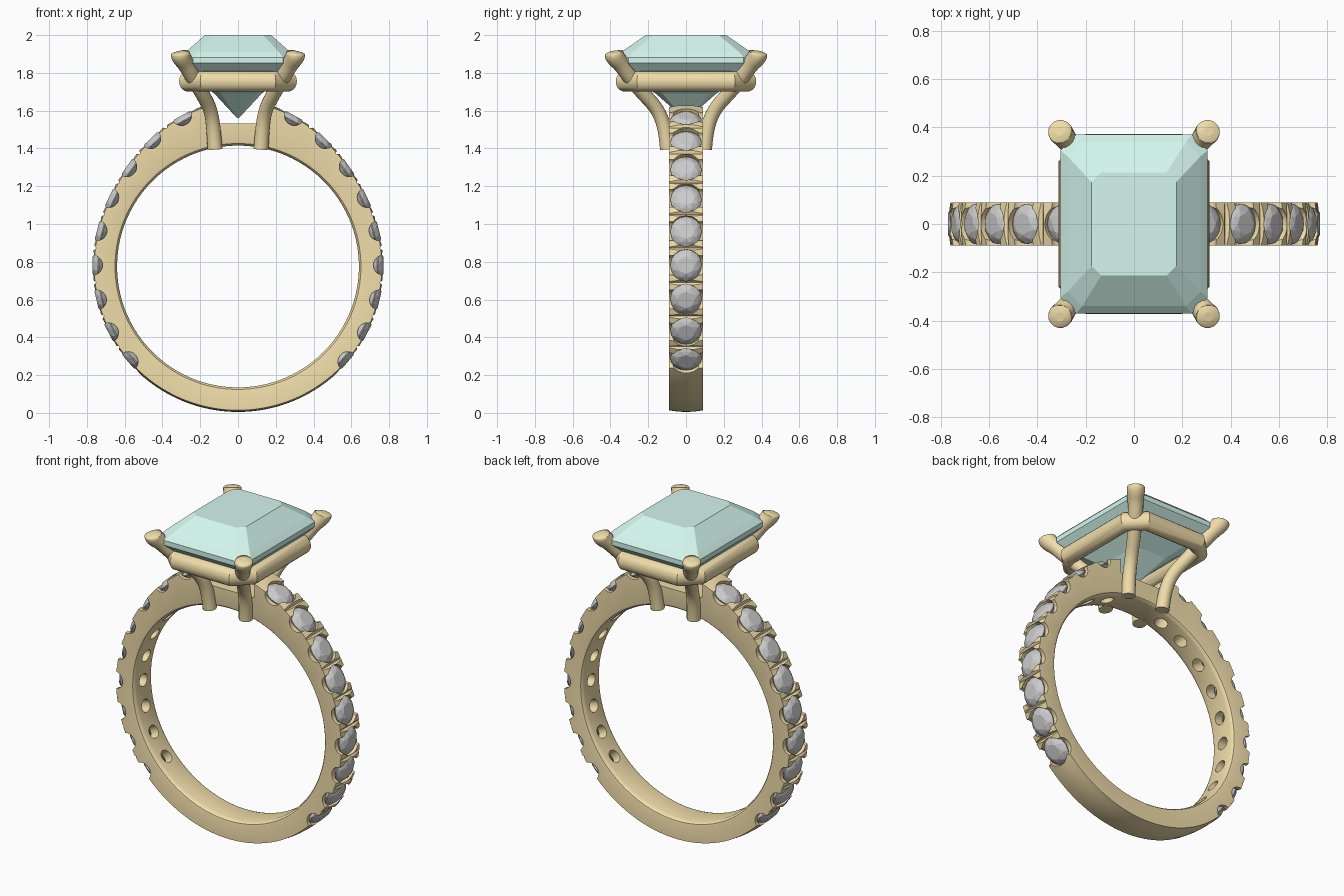
import bpy, bmesh
from math import sin, cos, pi, radians
from mathutils import Matrix, Vector

if "Cube" in bpy.data.objects:
    bpy.data.objects.remove(bpy.data.objects["Cube"])

CZ = 0.775          # centre height of the finger hole


def material(name, rgb):
    m = bpy.data.materials.new(name)
    m.diffuse_color = (*rgb, 1)
    m.use_nodes = True
    m.node_tree.nodes["Principled BSDF"].inputs["Base Color"].default_value = m.diffuse_color
    return m


GOLD = material("gold", (0.87, 0.72, 0.40))
MINT = material("mint", (0.66, 0.93, 0.85))


def make(name, bm, mat=None, smooth=None):
    bmesh.ops.recalc_face_normals(bm, faces=bm.faces)
    me = bpy.data.meshes.new(name)
    bm.to_mesh(me)
    bm.free()
    ob = bpy.data.objects.new(name, me)
    bpy.context.collection.objects.link(ob)
    if mat:
        me.materials.append(mat)
    if smooth:
        smooth_by(ob, smooth)
    return ob


def activate(ob):
    bpy.ops.object.select_all(action='DESELECT')
    ob.select_set(True)
    bpy.context.view_layer.objects.active = ob


def smooth_by(ob, deg):
    activate(ob)
    bpy.ops.object.shade_smooth_by_angle(angle=radians(deg))


def skin(bm, rings, closed=False, caps=True):
    """Join equal-length rings of points with quads."""
    vs = [[bm.verts.new(p) for p in r] for r in rings]
    n = len(vs[0])
    for a, b in zip(vs, vs[1:] + vs[:1] if closed else vs[1:]):
        for i in range(n):
            j = (i + 1) % n
            bm.faces.new((a[i], a[j], b[j], b[i]))
    if caps and not closed:
        bm.faces.new(vs[0])
        bm.faces.new(vs[-1])


def lathe(bm, profile, mat, n=24):
    skin(bm, [[mat @ Vector((r * cos(2 * pi * i / n), r * sin(2 * pi * i / n), h))
               for i in range(n)] for r, h in profile])


def cut(ob, name, bm):
    c = make(name, bm)
    c.hide_render = True
    m = ob.modifiers.new(name, 'BOOLEAN')
    m.operation, m.solver, m.object = 'DIFFERENCE', 'EXACT', c
    activate(ob)
    bpy.ops.object.modifier_apply(modifier=name)
    bpy.data.objects.remove(c)


# Band: outer radius swells towards the top
def outer(t):
    return 0.770 + 0.108 * max(0, sin(t)) ** 4


def on_band(t, r=None):
    r = outer(t) if r is None else r
    return Vector((r * cos(t), 0, CZ + r * sin(t)))


def frame(t):
    """Matrix on the outer surface, local z pointing outwards, local y along the band width."""
    tan = (on_band(t + 0.01) - on_band(t - 0.01)).normalized()
    y = Vector((0, 1, 0))
    z = tan.cross(y)
    if z.dot(on_band(t) - Vector((0, 0, CZ))) < 0:
        z = -z
    x = y.cross(z)
    m = Matrix((x, y, z)).transposed().to_4x4()
    m.translation = on_band(t)
    return m


bm = bmesh.new()
half = [(0, 0.640), (0.065, 0.640), (0.079, 0.644), (0.087, 0.651), (0.09, 0.662)]
rings = []
for k in range(160):
    t = 2 * pi * k / 160
    R = outer(t)
    right = half + [(0.09, R - 0.009), (0.045, R - 0.002), (0, R)]
    prof = right + [(-y, r) for y, r in right[-2:0:-1]]
    rings.append([on_band(t, r) + Vector((0, y, 0)) for y, r in prof])
skin(bm, rings, closed=True)
band = make("band", bm, GOLD)

# Small stone positions, mirrored left and right
right_angles = [radians(69.5 - 13.8 * i) for i in range(9)]
angles = right_angles + [pi - a for a in right_angles]
splits = [radians(62.6 - 13.8 * i) for i in range(8)]
splits += [pi - a for a in splits]

# Seats with drilled holes, side scallops, bead splits, and the top notch
seats, scallops, grooves = bmesh.new(), bmesh.new(), bmesh.new()
for a in angles:
    f = frame(a)
    lathe(seats, [(0.038, -0.3), (0.038, -0.075), (0.0835, -0.028), (0.0835, 0.1)], f)
    lathe(scallops, [(0.053, -0.2), (0.053, 0.2)], f @ Matrix.Rotation(pi / 2, 4, 'X'))
for a in splits:
    lathe(grooves, [(0.014, -0.2), (0.014, 0.2)], frame(a) @ Matrix.Rotation(pi / 2, 4, 'X'), 4)
cut(band, "seat_cutter", seats)
cut(band, "scallop_cutter", scallops)
cut(band, "groove_cutter", grooves)
notch = bmesh.new()
bmesh.ops.create_cube(notch, size=1, matrix=Matrix.Translation((0, 0, 1.683)) @ Matrix.Diagonal((0.34, 0.4, 0.3, 1)))
cut(band, "notch_cutter", notch)
smooth_by(band, 30)

# Small round stones: hull of a table, star ring, girdle and culet
for k, a in enumerate(angles):
    bm = bmesh.new()
    f = frame(a) @ Matrix.Translation((0, 0, -0.030))
    for r, h, n, off in ((0.045, 0.030, 8, 0), (0.066, 0.020, 8, 0.5), (0.083, 0.002, 16, 0),
                         (0.083, -0.003, 16, 0), (0.045, -0.036, 8, 0.5), (0.003, -0.068, 8, 0)):
        for i in range(n):
            t = 2 * pi * (i + off) / n
            bm.verts.new(f @ Vector((r * cos(t), r * sin(t), h)))
    bmesh.ops.convex_hull(bm, input=bm.verts)
    make(f"small_stone_{k + 1}", bm)


def cut_rect(x, y, c, z):
    q = [(x, y - c), (x - c, y), (c - x, y), (-x, y - c),
         (-x, c - y), (c - x, -y), (x - c, -y), (x, c - y)]
    return [Vector((a, b, z)) for a, b in q]


# Large step-cut stone
bm = bmesh.new()
skin(bm, [cut_rect(*s) for s in (
    (0.175, 0.213, 0.040, 2.0), (0.275, 0.340, 0.060, 1.912), (0.305, 0.371, 0.066, 1.882),
    (0.305, 0.371, 0.066, 1.852), (0.235, 0.290, 0.055, 1.775), (0.125, 0.160, 0.035, 1.69),
    (0.004, 0.012, 0.001, 1.56))])
make("centre_stone", bm, MINT)

# Basket rail: oval section swept round a rectangle with cut corners
bm = bmesh.new()
sec = [2 * pi * i / 20 for i in range(20)]
loops = [cut_rect(0.265 + 0.047 * cos(s), 0.325 + 0.047 * cos(s), 0.085 + 0.027 * cos(s),
                  1.755 + 0.054 * sin(s)) for s in sec]
skin(bm, loops, closed=True)
make("basket_rail", bm, GOLD, 30)

# Four curved claws from the finger hole up to the stone corners
path = [(0.122, 0.098, 1.397, 0.040), (0.128, 0.108, 1.50, 0.038), (0.145, 0.150, 1.61, 0.037),
        (0.195, 0.235, 1.70, 0.038), (0.245, 0.305, 1.79, 0.042), (0.275, 0.342, 1.845, 0.044),
        (0.297, 0.370, 1.878, 0.050), (0.306, 0.382, 1.898, 0.052), (0.307, 0.384, 1.908, 0.046),
        (0.308, 0.385, 1.914, 0.020)]
for sx in (-1, 1):
    for sy in (-1, 1):
        cu = bpy.data.curves.new("claw", 'CURVE')
        cu.dimensions = '3D'
        cu.bevel_depth, cu.bevel_resolution, cu.use_fill_caps = 1, 6, True
        sp = cu.splines.new('NURBS')
        sp.points.add(len(path) - 1)
        for p, (x, y, z, r) in zip(sp.points, path):
            p.co, p.radius = (sx * x, sy * y, z, 1), r
        sp.order_u, sp.use_endpoint_u, sp.resolution_u = 3, True, 5
        cu.materials.append(GOLD)
        ob = bpy.data.objects.new(f"claw_{'front' if sy < 0 else 'back'}_{'left' if sx < 0 else 'right'}", cu)
        bpy.context.collection.objects.link(ob)
        activate(ob)
        bpy.ops.object.convert(target='MESH')
        smooth_by(ob, 40)
